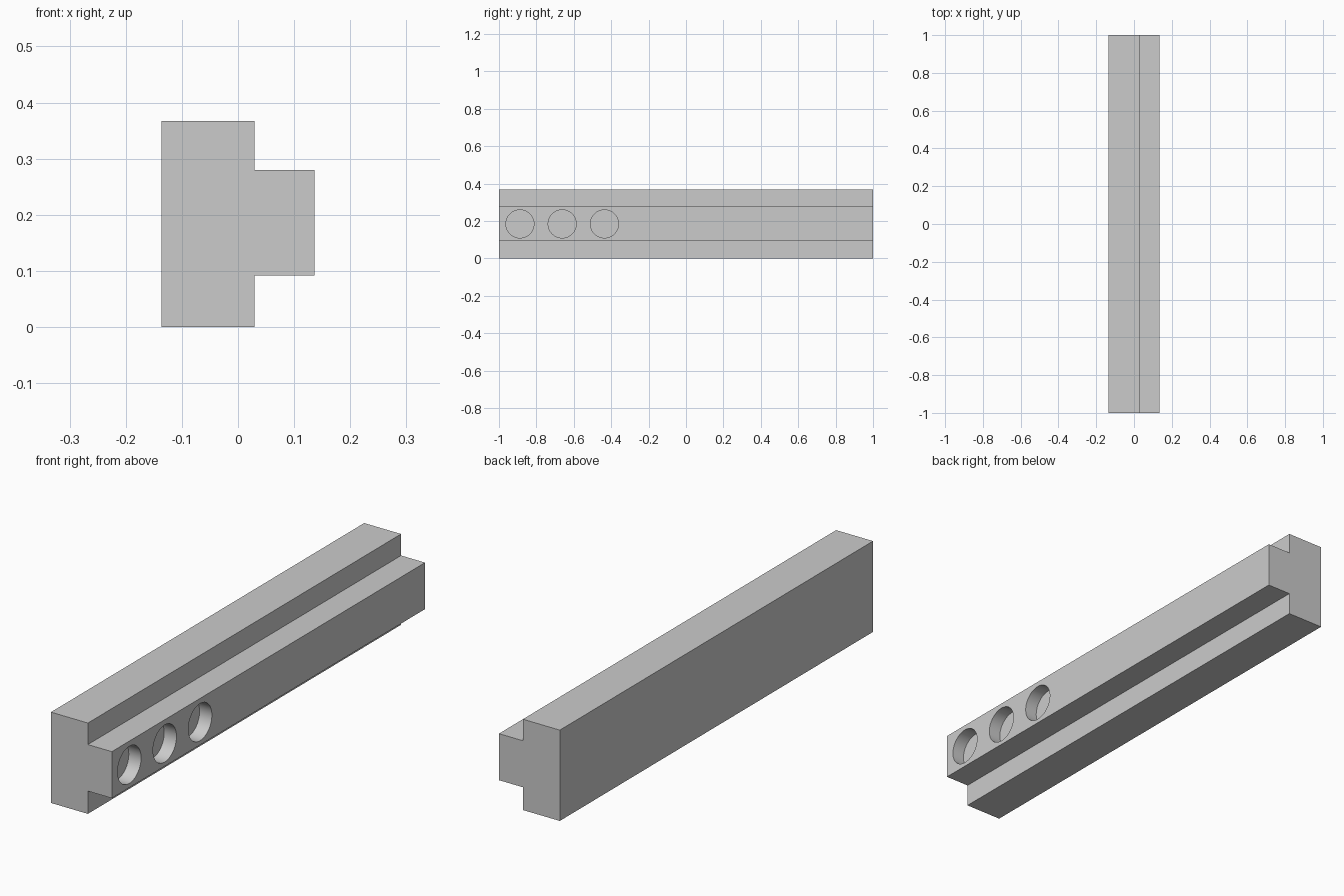
import bpy
import bmesh
import math

cube = bpy.data.objects.get("Cube")
if cube:
    bpy.data.objects.remove(cube, do_unlink=True)

# Dimensions
BACK, STEP, NOSE = -0.136, 0.029, 0.136
HEIGHT, RIB_LOW, RIB_HIGH = 0.367, 0.092, 0.28
HOLE_RADIUS, HOLE_DEPTH, HOLE_Z = 0.075, 0.055, 0.184
HOLE_START, HOLE_PITCH = -0.888, 0.226

# Plain grey material
grey = bpy.data.materials.new("light_grey")
grey.use_nodes = True
colour = (0.6, 0.6, 0.6, 1)
grey.diffuse_color = colour
grey.node_tree.nodes["Principled BSDF"].inputs["Base Color"].default_value = colour

# Rail: T-shaped profile extruded along y
profile = [(BACK, 0), (STEP, 0), (STEP, RIB_LOW), (NOSE, RIB_LOW),
           (NOSE, RIB_HIGH), (STEP, RIB_HIGH), (STEP, HEIGHT), (BACK, HEIGHT)]
bm = bmesh.new()
end = bm.faces.new([bm.verts.new((x, -1, z)) for x, z in profile])
extruded = bmesh.ops.extrude_face_region(bm, geom=[end])["geom"]
bmesh.ops.translate(bm, vec=(0, 2, 0),
                    verts=[v for v in extruded if isinstance(v, bmesh.types.BMVert)])
bmesh.ops.recalc_face_normals(bm, faces=bm.faces)
mesh = bpy.data.meshes.new("slotted_rail")
bm.to_mesh(mesh)
bm.free()
mesh.materials.append(grey)
rail = bpy.data.objects.new("slotted_rail", mesh)
bpy.context.collection.objects.link(rail)

# Three blind round holes near the front end of the rib
for i in range(3):
    bpy.ops.mesh.primitive_cylinder_add(
        vertices=64, radius=HOLE_RADIUS, depth=2 * HOLE_DEPTH,
        location=(NOSE, HOLE_START + i * HOLE_PITCH, HOLE_Z),
        rotation=(0, math.pi / 2, 0))
    cutter = bpy.context.object
    cutter.name = "hole_cutter"
    cutter.hide_render = True
    cutter.data.materials.append(grey)
    bpy.context.view_layer.update()
    cut = rail.modifiers.new("hole", "BOOLEAN")
    cut.operation = "DIFFERENCE"
    cut.solver = "EXACT"
    cut.object = cutter
    bpy.ops.object.select_all(action="DESELECT")
    rail.select_set(True)
    bpy.context.view_layer.objects.active = rail
    bpy.ops.object.modifier_apply(modifier=cut.name)
    bpy.data.objects.remove(cutter, do_unlink=True)

# Smooth hole walls, crisp rail edges
bpy.ops.object.shade_smooth_by_angle(angle=math.radians(30))
